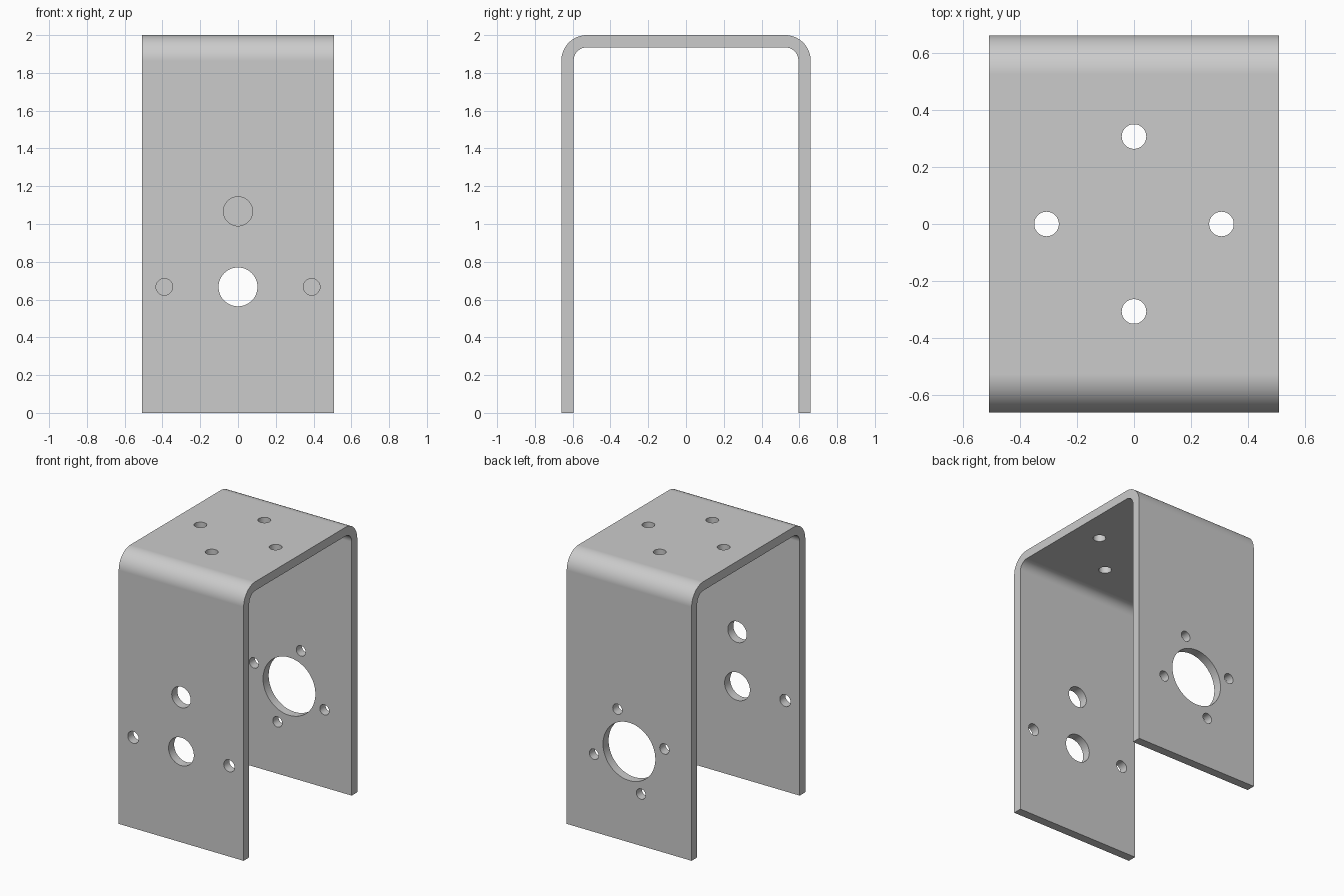
import bpy
import bmesh
from math import sin, cos, pi, radians

cube = bpy.data.objects.get("Cube")
if cube:
    bpy.data.objects.remove(cube, do_unlink=True)

HALF_WIDTH, HALF_DEPTH, HEIGHT = 0.508, 0.66, 2.0
WALL, BEND = 0.065, 0.135
HOLE_Z = 0.667
STEPS = 16


def arch(inset):
    """Half-rounded U outline in (y, z), running from front foot to back foot."""
    depth, top, r = HALF_DEPTH - inset, HEIGHT - inset, BEND - inset
    bend = [(depth - r + r * cos(a), top - r + r * sin(a))
            for a in (pi / 2 * i / STEPS for i in range(STEPS + 1))]
    back = [(depth, 0)] + bend
    return [(-y, z) for y, z in back] + back[::-1]


# Bent sheet: closed profile extruded across the width
bm = bmesh.new()
outline = arch(0) + arch(WALL)[::-1]
side = bm.faces.new([bm.verts.new((-HALF_WIDTH, y, z)) for y, z in outline])
ext = bmesh.ops.extrude_face_region(bm, geom=[side], use_keep_orig=True)
new_verts = [v for v in ext["geom"] if isinstance(v, bmesh.types.BMVert)]
bmesh.ops.translate(bm, vec=(2 * HALF_WIDTH, 0, 0), verts=new_verts)
bmesh.ops.recalc_face_normals(bm, faces=bm.faces)
mesh = bpy.data.meshes.new("bracket")
bm.to_mesh(mesh)
bm.free()
bracket = bpy.data.objects.new("bracket", mesh)
bpy.context.collection.objects.link(bracket)

# Plain grey metal
metal = bpy.data.materials.new("grey_metal")
metal.use_nodes = True
grey = (0.6, 0.6, 0.6, 1)
metal.diffuse_color = grey
metal.node_tree.nodes["Principled BSDF"].inputs["Base Color"].default_value = grey
mesh.materials.append(metal)


def drill(location, radius, upright=False):
    """Cut one round hole through a single wall."""
    turn = (0, 0, 0) if upright else (pi / 2, 0, 0)
    bpy.ops.mesh.primitive_cylinder_add(vertices=48, radius=radius, depth=0.3,
                                        location=location, rotation=turn)
    cutter = bpy.context.object
    cutter.name = "hole_cutter"
    cutter.hide_render = True
    cutter.data.materials.append(metal)
    bpy.ops.object.select_all(action="DESELECT")
    bpy.context.view_layer.objects.active = bracket
    bracket.select_set(True)
    mod = bracket.modifiers.new("hole", "BOOLEAN")
    mod.operation = "DIFFERENCE"
    mod.solver = "EXACT"
    mod.object = cutter
    bpy.ops.object.modifier_apply(modifier=mod.name)
    bpy.data.objects.remove(cutter, do_unlink=True)


# Front wall: shaft hole, upper hole and a pair of screw holes
front, back = -HALF_DEPTH + WALL / 2, HALF_DEPTH - WALL / 2
drill((0, front, HOLE_Z), 0.103)
drill((0, front, 1.067), 0.077)
for x in (-0.39, 0.39):
    drill((x, front, HOLE_Z), 0.044)

# Back wall: large bore with a slightly turned ring of screw holes
drill((0, back, HOLE_Z), 0.213)
for i in range(4):
    a = radians(71.5) + i * pi / 2
    drill((0.302 * cos(a), back, HOLE_Z + 0.302 * sin(a)), 0.038)

# Top wall: four mounting holes
for i in range(4):
    a = i * pi / 2
    drill((0.306 * cos(a), 0.306 * sin(a), HEIGHT - WALL / 2), 0.043, upright=True)

# Smooth bends and bores, crisp edges and flat walls
bpy.ops.object.shade_smooth_by_angle(angle=radians(30))
weighted = bracket.modifiers.new("flat_walls", "WEIGHTED_NORMAL")
weighted.keep_sharp = True
